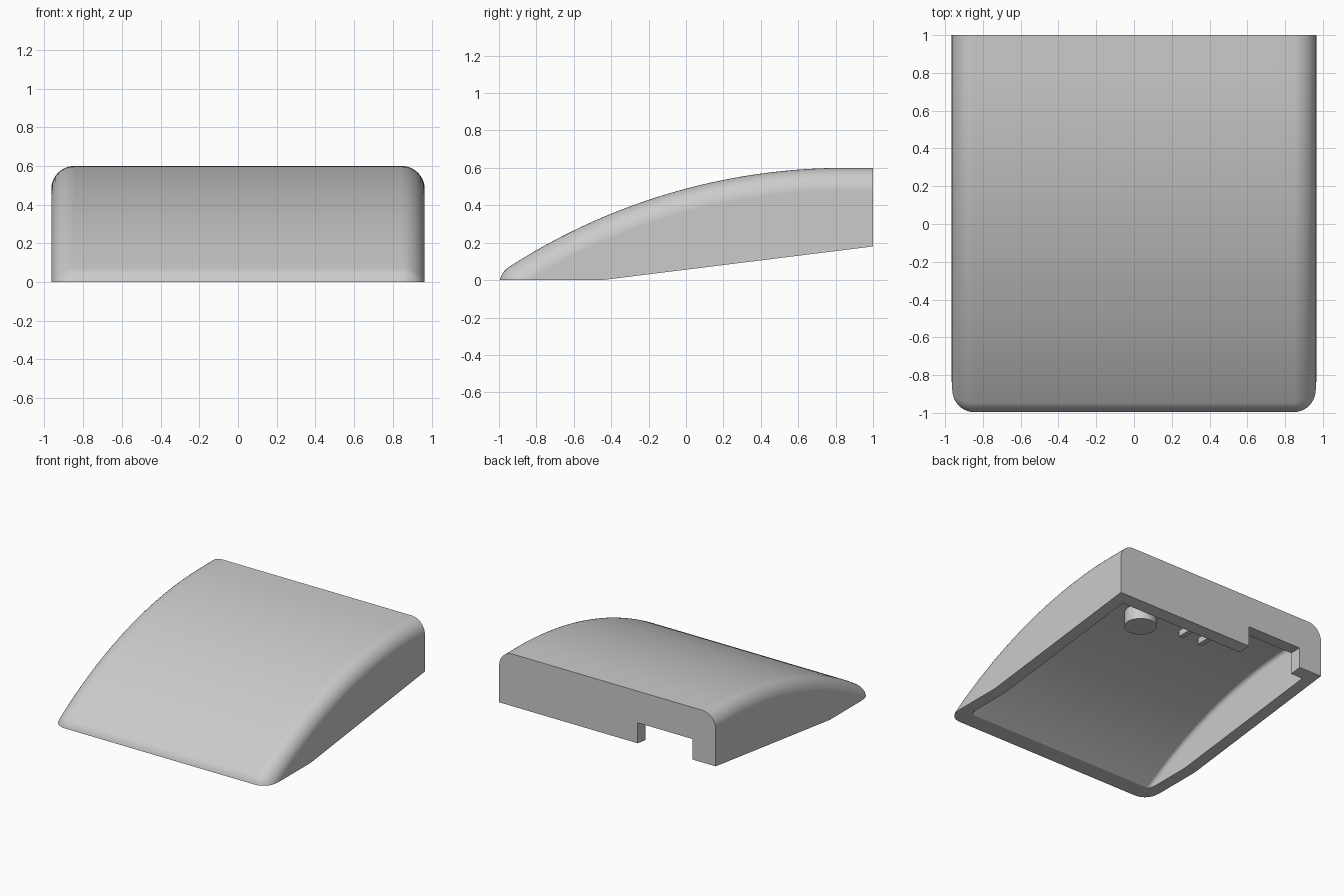
import bpy, bmesh, math
from mathutils import Vector

cube = bpy.data.objects.get("Cube")
if cube:
    bpy.data.objects.remove(cube, do_unlink=True)

HALF_W, TOP, ARC_R, ARC_Y = 0.965, 0.60, 3.31, 0.85
FILLET, WALL, ROOF = 0.12, 0.098, 0.11
BELOW = -0.5

grey = bpy.data.materials.new("light grey")
grey.use_nodes = True
GREY = (0.6, 0.6, 0.6, 1)
grey.diffuse_color = GREY
grey.node_tree.nodes["Principled BSDF"].inputs["Base Color"].default_value = GREY


def make_object(name, bm):
    bmesh.ops.recalc_face_normals(bm, faces=bm.faces)
    mesh = bpy.data.meshes.new(name)
    bm.to_mesh(mesh)
    bm.free()
    mesh.materials.append(grey)
    ob = bpy.data.objects.new(name, mesh)
    bpy.context.collection.objects.link(ob)
    return ob


def profile(inset, nose_r, front, back, arc_r, top):
    """Side outline: back edge, flat, long arc, round nose, front edge."""
    cz = top - arc_r
    ny = front + nose_r
    nz = cz + math.sqrt((arc_r - nose_r) ** 2 - (ny - ARC_Y) ** 2)
    tangent = math.atan2(nz - cz, ny - ARC_Y)
    pts = [(back, BELOW), (back, top - inset)]
    for i in range(41):
        a = math.pi / 2 + (tangent - math.pi / 2) * i / 40
        pts.append((ARC_Y + (arc_r - inset) * math.cos(a), cz + (arc_r - inset) * math.sin(a)))
    for i in range(1, 11):
        a = tangent + (math.pi - tangent) * i / 10
        pts.append((ny + (nose_r - inset) * math.cos(a), nz + (nose_r - inset) * math.sin(a)))
    pts.append((front + inset, BELOW))
    return pts


def wedge(half_w, r, front, back, arc_r, top, steps):
    """Curved block whose top and front edges are rounded by r."""
    sections = []
    for i in range(steps + 1):
        a = math.pi / 2 * i / steps
        sections.append((half_w - r + r * math.cos(a), r * (1 - math.sin(a))))
    sections += [(-x, d) for x, d in reversed(sections)]
    bm = bmesh.new()
    rings = [[bm.verts.new((x, y, z)) for y, z in profile(d, r, front, back, arc_r, top)]
             for x, d in sections]
    n = len(rings[0])
    for a, b in zip(rings, rings[1:]):
        for i in range(n):
            j = (i + 1) % n
            bm.faces.new((a[i], a[j], b[j], b[i]))
    bm.faces.new(rings[0])
    bm.faces.new(rings[-1])
    bmesh.ops.remove_doubles(bm, verts=bm.verts, dist=1e-5)
    return bm


def box(name, lo, hi):
    bm = bmesh.new()
    bmesh.ops.create_cube(bm, size=1)
    lo, hi = Vector(lo), Vector(hi)
    for v in bm.verts:
        v.co = (lo + hi) / 2 + v.co * (hi - lo)
    return make_object(name, bm)


def cylinder(name, r, depth, loc, along_x=False):
    bm = bmesh.new()
    bmesh.ops.create_cone(bm, cap_ends=True, segments=32, radius1=r, radius2=r, depth=depth)
    for v in bm.verts:
        if along_x:
            v.co = Vector((v.co.z, v.co.x, v.co.y))
        v.co += Vector(loc)
    return make_object(name, bm)


def smooth(ob):
    bpy.ops.object.select_all(action='DESELECT')
    ob.select_set(True)
    bpy.context.view_layer.objects.active = ob
    bpy.ops.object.shade_smooth_by_angle(angle=math.radians(30))


# Outer body, trimmed by the level front base and the rising rear base
bm = wedge(HALF_W, FILLET, -1, 1, ARC_R, TOP, 10)
for point, normal in (((0, 0, 0), (0, 0, -1)), ((0, -0.45, 0), (0, 0.18, -1.45))):
    cut = bmesh.ops.bisect_plane(bm, geom=bm.verts[:] + bm.edges[:] + bm.faces[:],
                                 plane_co=point, plane_no=Vector(normal).normalized(),
                                 clear_outer=True)
    bmesh.ops.holes_fill(bm, edges=[e for e in bm.edges if e.is_boundary], sides=0)
cover = make_object("cover_shell", bm)

# Cavity, rear cable notch and side pin holes
cutters = [
    make_object("cavity_cutter", wedge(HALF_W - WALL, 0.03, -1 + ROOF, 1 - WALL,
                                       ARC_R - ROOF, TOP - ROOF, 4)),
    box("notch_cutter", (-0.76, 0.85, -0.2), (-0.27, 1.2, 0.345)),
    cylinder("pin_hole_cutter", 0.034, 3, (0, -0.535, 0.09), True),
]
bpy.context.view_layer.objects.active = cover
for c in cutters:
    mod = cover.modifiers.new(c.name, 'BOOLEAN')
    mod.operation, mod.solver, mod.object = 'DIFFERENCE', 'EXACT', c
    bpy.ops.object.modifier_apply(modifier=mod.name)
for c in cutters:
    bpy.data.objects.remove(c, do_unlink=True)
smooth(cover)
weighted = cover.modifiers.new("even_shading", 'WEIGHTED_NORMAL')
weighted.keep_sharp = True

# Round peg and two short ribs under the roof
smooth(cylinder("roof_peg", 0.12, 0.16, (0.34, 0.48, 0.43)))
for i, x in enumerate((-0.05, -0.23)):
    box(f"roof_rib_{i + 1}", (x - 0.04, 0.46, 0.42), (x, 0.91, 0.50))
